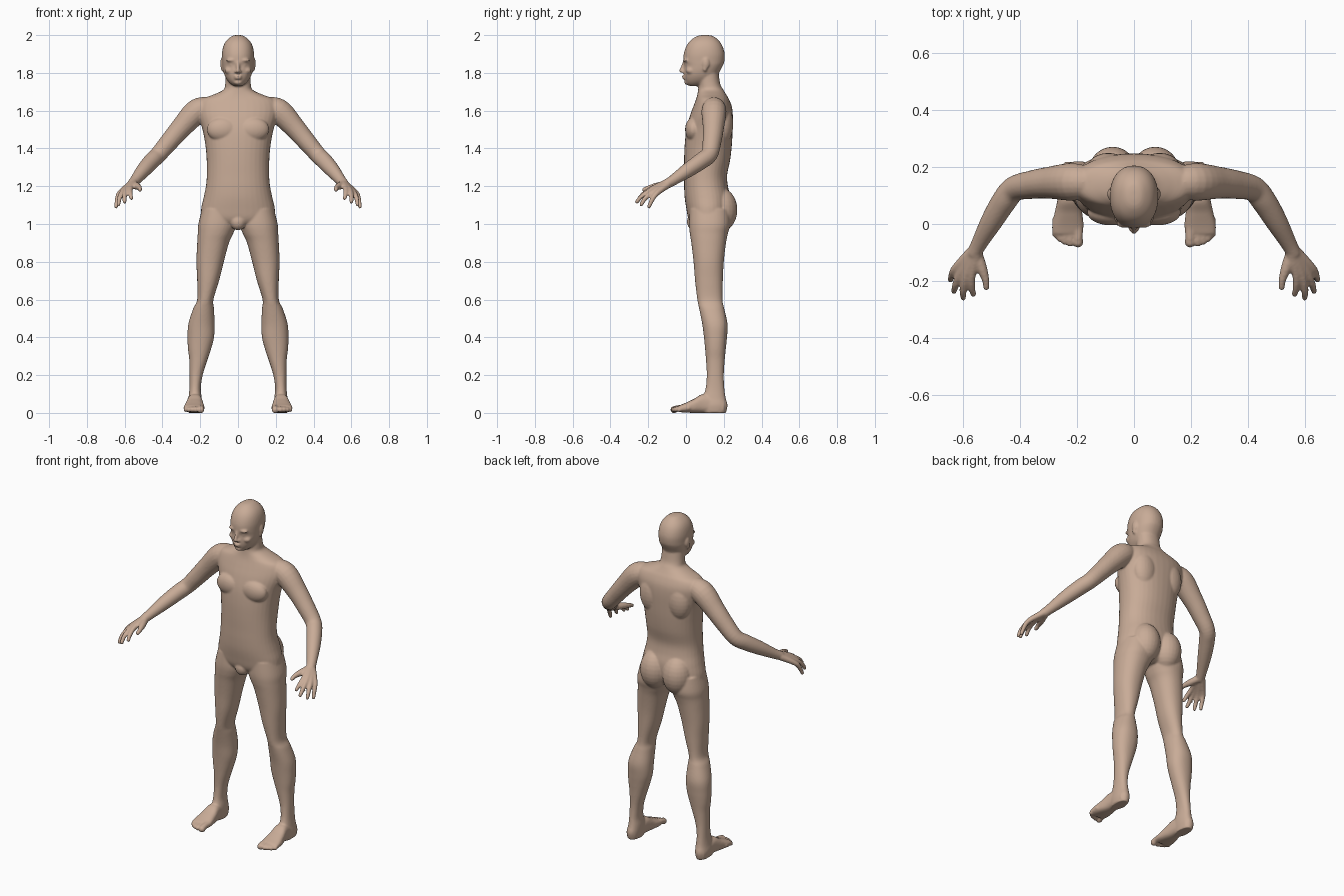
import bpy, bmesh, math
from mathutils import Vector, Matrix

bm = bmesh.new()


def refine(rows, n=5):
    """Catmull-Rom resampling of rows of numbers."""
    out = []
    for i in range(len(rows) - 1):
        a, b, c, d = (rows[min(max(i + k, 0), len(rows) - 1)] for k in (-1, 0, 1, 2))
        for j in range(n):
            t = j / n
            out.append([0.5 * (2 * q + (r - p) * t + (2 * p - 5 * q + 4 * r - s) * t * t
                               + (3 * q - p - 3 * r + s) * t ** 3)
                        for p, q, r, s in zip(a, b, c, d)])
    return out + [list(rows[-1])]


def skin(loops):
    rings = [[bm.verts.new(p) for p in loop] for loop in loops]
    n = len(rings[0])
    for a, b in zip(rings, rings[1:]):
        for i in range(n):
            bm.faces.new((a[i], a[(i + 1) % n], b[(i + 1) % n], b[i]))
    bm.faces.new(rings[0])
    bm.faces.new(rings[-1])


def loft(rows, axis='z', power=2.2, n=36):
    """Rows are (station, a0, a1, b0, b1): stacked rounded sections."""
    loops = []
    for t, a0, a1, b0, b1 in refine(rows):
        loop = []
        for i in range(n):
            c, s = math.cos(2 * math.pi * i / n), math.sin(2 * math.pi * i / n)
            a = (a0 + a1) / 2 + (a1 - a0) / 2 * math.copysign(abs(c) ** (2 / power), c)
            b = (b0 + b1) / 2 + (b1 - b0) / 2 * math.copysign(abs(s) ** (2 / power), s)
            loop.append((a, b, t) if axis == 'z' else (a, t, b))
        loops.append(loop)
    skin(loops)


def ball(loc, size):
    bmesh.ops.create_uvsphere(bm, u_segments=24, v_segments=14, radius=1,
                              matrix=Matrix.Translation(loc) @ Matrix.Diagonal((*size, 1)))


def tube(rows, n=20):
    """Rows are (x, y, z, radius): round limb with ball ends."""
    pts = refine(rows)
    loops = []
    for i, (x, y, z, r) in enumerate(pts):
        d = Vector(pts[min(i + 1, len(pts) - 1)][:3]) - Vector(pts[max(i - 1, 0)][:3])
        q = d.to_track_quat('Z', 'Y')
        loops.append([Vector((x, y, z)) + q @ Vector((r * math.cos(2 * math.pi * k / n),
                                                      r * math.sin(2 * math.pi * k / n), 0))
                      for k in range(n)])
    skin(loops)
    for p in (pts[0], pts[-1]):
        ball(p[:3], (p[3],) * 3)


# Leg
loft([(1.08, .01, .19, .02, .23), (1.0, .008, .21, .016, .235), (.95, .025, .213, .02, .222),
      (.9, .048, .216, .028, .212), (.8, .075, .22, .04, .2), (.7, .1, .216, .048, .195),
      (.6, .13, .216, .06, .193), (.55, .127, .238, .07, .203), (.47, .124, .263, .086, .22),
      (.4, .127, .267, .095, .217), (.34, .142, .265, .101, .211), (.28, .162, .258, .106, .205),
      (.2, .187, .256, .11, .2), (.13, .197, .257, .104, .203), (.08, .192, .262, .088, .21),
      (.04, .192, .268, .08, .22), (0, .197, .263, .09, .212)])

# Foot and toes
loft([(.2, .2, .262, 0, .06), (.1, .19, .267, 0, .1), (.04, .182, .279, 0, .073),
      (-.005, .177, .288, .002, .052), (-.035, .181, .287, .004, .04)], 'y', 2.6)
for x, tip, r in ((.197, -.064, .019), (.224, -.066, .014), (.243, -.06, .0135),
                  (.26, -.051, .013), (.276, -.036, .0125)):
    tube([(x, tip + .05, .026, r), (x, tip + .02, .024, r * .9), (x, tip, .017, r)])

# Arm
tube([(.14, .145, 1.622, .05), (.215, .148, 1.598, .066), (.3, .145, 1.51, .056),
      (.36, .138, 1.44, .05), (.42, .124, 1.37, .045), (.457, .08, 1.333, .044),
      (.5, .01, 1.285, .039), (.542, -.065, 1.234, .029), (.56, -.1, 1.213, .026)])

# Hand: each finger runs from wrist through knuckle to tip
for wrist, knuckle, mid, tip in (
        ((.553, -.105, 1.217), (.57, -.18, 1.187), (.57, -.222, 1.162), (.565, -.247, 1.137)),
        ((.56, -.105, 1.214), (.592, -.186, 1.178), (.6, -.233, 1.148), (.6, -.26, 1.117)),
        ((.567, -.103, 1.21), (.612, -.176, 1.168), (.627, -.215, 1.137), (.633, -.237, 1.103)),
        ((.572, -.1, 1.206), (.627, -.155, 1.162), (.64, -.18, 1.127), (.645, -.196, 1.092))):
    tube([(*wrist, .02), (*knuckle, .0145), (*mid, .0125), (*tip, .0105)], 16)
tube([(.555, -.1, 1.21, .021), (.535, -.155, 1.2, .019), (.522, -.195, 1.192, .0135),
      (.519, -.222, 1.182, .0115)], 16)

# Side masses: chest, shoulder blade, buttock
ball((.08, .04, 1.5), (.085, .045, .065))
ball((.09, .195, 1.53), (.075, .055, .11))
ball((.075, .185, 1.075), (.085, .087, .115))

# Side face parts: brow, cheekbone, eyeball, nostril, ear
ball((.033, .003, 1.867), (.03, .018, .009))
ball((.045, .025, 1.812), (.026, .026, .02))
ball((.032, .009, 1.843), (.014, .014, .01))
ball((.011, -.014, 1.806), (.009, .011, .008))
ball((.086, .105, 1.85), (.008, .018, .03))
ball((.083, .1, 1.825), (.008, .012, .018))

# Mirror everything so far to the other side
copy = bmesh.ops.duplicate(bm, geom=bm.verts[:] + bm.edges[:] + bm.faces[:])
bmesh.ops.scale(bm, vec=(-1, 1, 1), verts=[g for g in copy['geom'] if isinstance(g, bmesh.types.BMVert)])


def central(rows, power=2.2):
    """Symmetric loft, rows are (z, half width, y0, y1)."""
    loft([(z, -w, w, y0, y1) for z, w, y0, y1 in rows], 'z', power)


# Torso and neck
central([(1.8, .066, .06, .172), (1.74, .068, .066, .182), (1.71, .078, .064, .198),
         (1.685, .13, .06, .213), (1.66, .195, .053, .228), (1.62, .215, .038, .243),
         (1.57, .21, .02, .248), (1.5, .188, .002, .247), (1.42, .173, -.007, .243),
         (1.34, .166, -.01, .234), (1.26, .165, -.01, .218), (1.2, .17, -.01, .222),
         (1.14, .182, -.007, .235), (1.08, .195, .002, .235), (1.03, .19, .012, .22),
         (1.0, .13, .03, .2), (.985, .06, .06, .17)])
ball((0, .042, 1.012), (.042, .037, .045))

# Head
central([(2.0, .015, .085, .12), (1.993, .035, .055, .147), (1.97, .062, .022, .175),
         (1.94, .078, .001, .194), (1.9, .085, -.012, .205), (1.86, .084, -.014, .203),
         (1.84, .083, -.009, .196), (1.81, .078, -.011, .18), (1.78, .068, -.01, .165),
         (1.755, .052, -.004, .14), (1.738, .033, .008, .1), (1.73, .015, .02, .07)])

# Nose, lips, chin
tube([(0, -.009, 1.86, .008), (0, -.018, 1.832, .009), (0, -.025, 1.812, .0115)], 16)
ball((0, -.009, 1.782), (.022, .013, .006))
ball((0, -.008, 1.771), (.02, .013, .006))
ball((0, .009, 1.75), (.024, .018, .014))

# Fuse all masses into one smooth skin
bmesh.ops.recalc_face_normals(bm, faces=bm.faces)
mesh = bpy.data.meshes.new("human_body")
bm.to_mesh(mesh)
bm.free()
body = bpy.data.objects.new("human_body", mesh)
bpy.context.collection.objects.link(body)
remesh = body.modifiers.new("fuse", 'REMESH')
remesh.mode = 'VOXEL'
remesh.voxel_size = 0.0055
remesh.use_smooth_shade = True
smooth = body.modifiers.new("soften", 'SMOOTH')
smooth.factor = 0.5
smooth.iterations = 5

skin_mat = bpy.data.materials.new("skin")
skin_mat.diffuse_color = (.58, .41, .31, 1)
mesh.materials.append(skin_mat)
